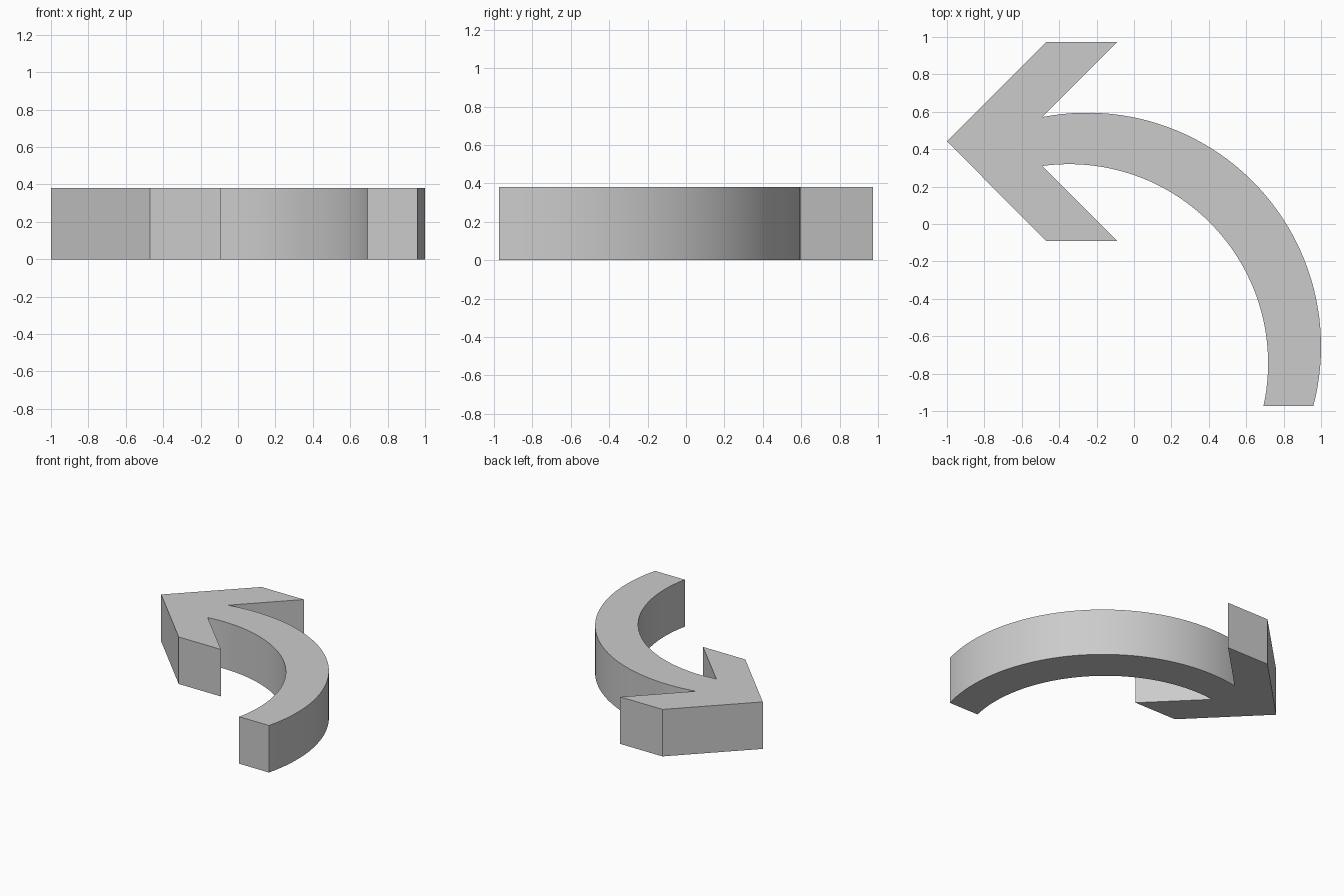
import bpy, bmesh, math

if "Cube" in bpy.data.objects:
    bpy.data.objects.remove(bpy.data.objects["Cube"])

HEIGHT = 0.382


def arc(cx, cy, r, start, end, n=48):
    """Points on a circle running from the angle of start to the angle of end."""
    a, b = (math.atan2(p[1] - cy, p[0] - cx) for p in (start, end))
    return [(cx + r * math.cos(a + (b - a) * i / n),
             cy + r * math.sin(a + (b - a) * i / n)) for i in range(n + 1)]


# Arrow head outline, then the two edges of the tapering curved shaft
outline = [(-0.09, -0.09), (-0.47, -0.09), (-1.0, 0.442), (-0.47, 0.973), (-0.09, 0.973)]
outline += arc(-0.25, -0.655, 1.25, (-0.49, 0.572), (0.96, -0.973))
outline += arc(-0.348, -0.745, 1.065, (0.693, -0.973), (-0.49, 0.31))

# Extrude the outline into a solid
bm = bmesh.new()
face = bm.faces.new([bm.verts.new((x, y, 0)) for x, y in outline])
top = bmesh.ops.extrude_face_region(bm, geom=[face], use_keep_orig=True)
bmesh.ops.translate(bm, vec=(0, 0, HEIGHT),
                    verts=[v for v in top["geom"] if isinstance(v, bmesh.types.BMVert)])
bmesh.ops.recalc_face_normals(bm, faces=bm.faces)
mesh = bpy.data.meshes.new("curved_arrow")
bm.to_mesh(mesh)
bm.free()
arrow = bpy.data.objects.new("curved_arrow", mesh)
bpy.context.collection.objects.link(arrow)

# Smooth the curved walls, keep the corners sharp
bpy.context.view_layer.objects.active = arrow
arrow.select_set(True)
bpy.ops.object.shade_smooth_by_angle(angle=math.radians(30))
